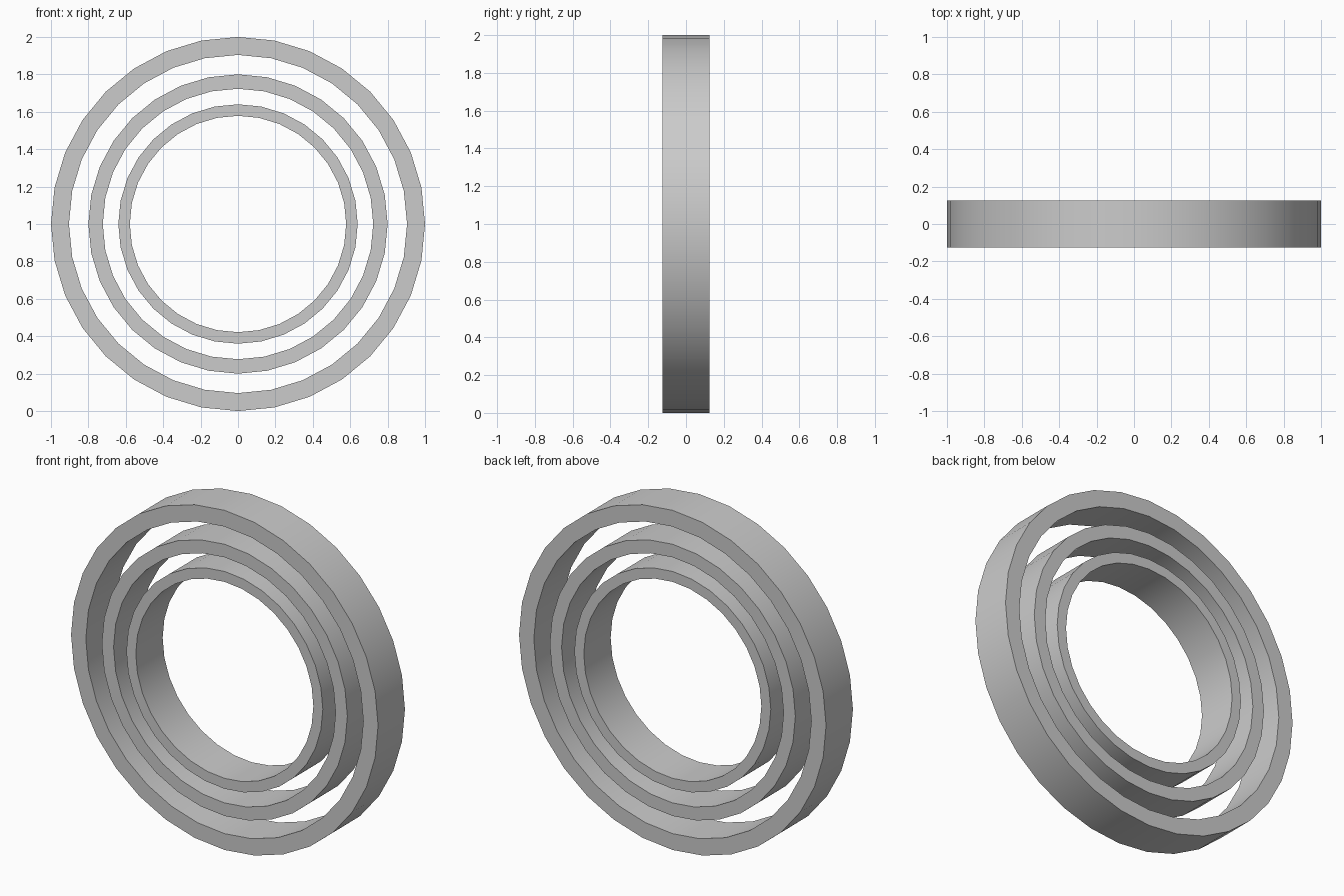
import bpy, bmesh
from math import sin, cos, tau

if "Cube" in bpy.data.objects:
    bpy.data.objects.remove(bpy.data.objects["Cube"])

SIDES = 32
DEPTH = 0.25


def ring(name, outer, inner):
    # Square-section hoop standing upright, axis along y
    bm = bmesh.new()
    profile = [(outer, -DEPTH / 2), (outer, DEPTH / 2),
               (inner, DEPTH / 2), (inner, -DEPTH / 2)]
    loops = []
    for i in range(SIDES):
        a = tau * i / SIDES
        loops.append([bm.verts.new((r * cos(a), y, 1 + r * sin(a))) for r, y in profile])
    for i in range(SIDES):
        p, q = loops[i], loops[(i + 1) % SIDES]
        for k in range(4):
            n = (k + 1) % 4
            face = bm.faces.new((p[k], p[n], q[n], q[k]))
            # round walls are smooth, front and back rims are flat
            face.smooth = k in (0, 2)
    bmesh.ops.recalc_face_normals(bm, faces=bm.faces)
    mesh = bpy.data.meshes.new(name)
    bm.to_mesh(mesh)
    bm.free()
    bpy.context.collection.objects.link(bpy.data.objects.new(name, mesh))


# Three nested rings, each 0.8 times the radius of the last
for i, name in enumerate(("outer_ring", "middle_ring", "inner_ring")):
    s = 0.8 ** i
    ring(name, s, 0.904 * s)
